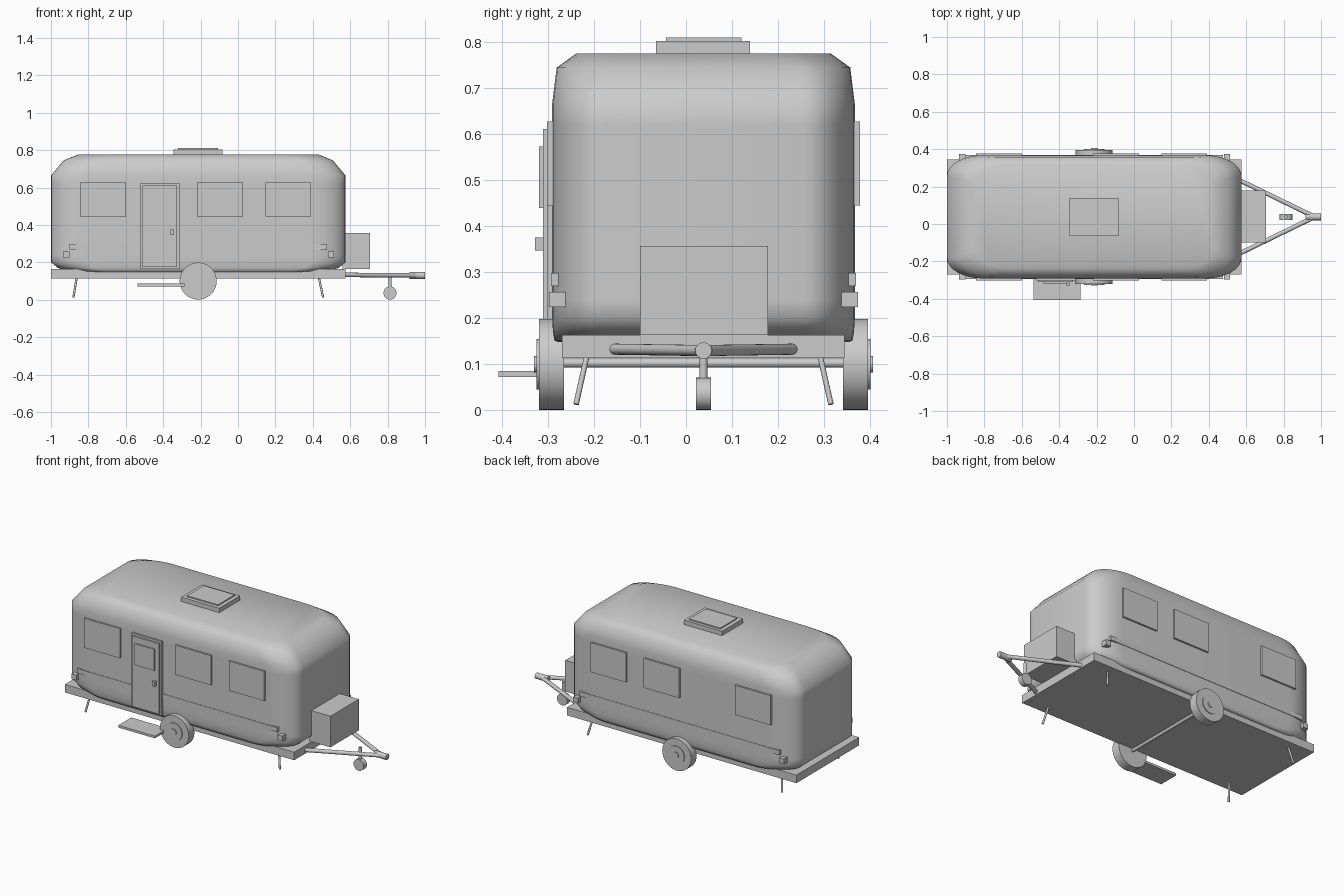
import bpy, bmesh, math
from mathutils import Vector

if "Cube" in bpy.data.objects:
    bpy.data.objects.remove(bpy.data.objects["Cube"])

MID = 0.038            # centre line of the trailer in y
XC = -0.2125           # body centre in x

grey = bpy.data.materials.new("light_grey")
grey.diffuse_color = (0.6, 0.6, 0.6, 1)
grey.use_nodes = True
grey.node_tree.nodes["Principled BSDF"].inputs["Base Color"].default_value = grey.diffuse_color


def finish(name, bm, angle=35):
    bmesh.ops.recalc_face_normals(bm, faces=bm.faces)
    for f in bm.faces:
        f.smooth = True
    me = bpy.data.meshes.new(name)
    bm.to_mesh(me)
    bm.free()
    me.set_sharp_from_angle(angle=math.radians(angle))
    me.materials.append(grey)
    ob = bpy.data.objects.new(name, me)
    bpy.context.collection.objects.link(ob)
    return ob


def box(name, x, y, z):
    bm = bmesh.new()
    bmesh.ops.create_cube(bm, size=1)
    for v in bm.verts:
        v.co = [(a[0] + a[1]) / 2 + c * abs(a[1] - a[0]) for a, c in zip((x, y, z), v.co)]
    return finish(name, bm)


def rod(name, a, b, r, n=20):
    a, b = Vector(a), Vector(b)
    d = b - a
    bm = bmesh.new()
    bmesh.ops.create_cone(bm, cap_ends=True, segments=n, radius1=r, radius2=r, depth=d.length)
    rot = d.to_track_quat('Z', 'Y').to_matrix()
    for v in bm.verts:
        v.co = rot @ v.co + (a + b) / 2
    return finish(name, bm)


def my(y, side):
    """Mirror a y position to the far side of the trailer when side is 1."""
    return y if side < 0 else 2 * MID - y


# Rounded body: stacked rounded rectangles (z, half length, half width)
levels = [(0.148, 0.65, 0.315), (0.152, 0.69, 0.324), (0.17, 0.75, 0.327), (0.20, 0.787, 0.329),
          (0.24, 0.787, 0.329), (0.62, 0.787, 0.329), (0.665, 0.787, 0.329),
          (0.745, 0.72, 0.319), (0.776, 0.645, 0.276)]
bm = bmesh.new()
rings = []
for z, hx, hy in levels:
    rx, ry, ring = 0.19, 0.11, []
    for q, (sx, sy) in enumerate(((1, 1), (-1, 1), (-1, -1), (1, -1))):
        for i in range(9):
            t = math.pi / 2 * (q + i / 8)
            ring.append(bm.verts.new((XC + sx * (hx - rx) + rx * math.cos(t),
                                      MID + sy * (hy - ry) + ry * math.sin(t), z)))
    rings.append(ring)
n = len(rings[0])
for a, b in zip(rings, rings[1:]):
    for i in range(n):
        bm.faces.new((a[i], a[(i + 1) % n], b[(i + 1) % n], b[i]))
bm.faces.new(rings[0])
bm.faces.new(rings[-1])
finish("body_shell", bm, 65)

# Chassis, front storage box, roof vent
box("chassis", (-1, 0.575), (-0.27, 0.345), (0.114, 0.164))
box("storage_box", (0.56, 0.705), (-0.10, 0.178), (0.164, 0.357))
box("roof_vent", (-0.345, -0.083), (-0.065, 0.139), (0.76, 0.803))
box("roof_vent_lid", (-0.32, -0.107), (-0.043, 0.121), (0.80, 0.81))

# Parts repeated on both long sides
for s, tag in ((-1, "near"), (1, "far")):
    for i, (x0, x1) in enumerate(((-0.845, -0.6), (-0.218, 0.026), (0.148, 0.391))):
        box(f"window_{tag}_{i}", (x0, x1), (my(-0.302, s), my(-0.28, s)), (0.445, 0.628))
    box(f"trim_strip_{tag}", (-0.9, 0.475), (my(-0.2935, s), my(-0.265, s)), (0.27, 0.298))
    for i, x in enumerate((-0.935, 0.48)):
        box(f"marker_light_{tag}_{i}", (x, x + 0.033), (my(-0.298, s), my(-0.25, s)), (0.225, 0.257))
    # wheel with hub cap
    for nm, y0, y1, r in (("tyre", -0.32, -0.265, 0.099), ("hub_cap", -0.325, -0.31, 0.055),
                          ("hub_nut", -0.33, -0.32, 0.018)):
        rod(f"{nm}_{tag}", (-0.213, my(y0, s), 0.1), (-0.213, my(y1, s), 0.1), r, 40)
    # stabiliser legs
    for i, (xt, xb) in enumerate(((-0.862, -0.88), (0.432, 0.455))):
        rod(f"stabiliser_leg_{tag}_{i}", (xt, my(-0.215, s), 0.12), (xb, my(-0.239, s), 0.013), 0.006, 12)
    # hitch arm
    rod(f"hitch_arm_{tag}", (0.56, my(-0.16, s), 0.133), (0.95, my(0.03, s), 0.13), 0.012)

rod("axle", (-0.213, -0.27, 0.103), (-0.213, 0.346, 0.103), 0.01)

# Door
box("door_frame", (-0.522, -0.313), (-0.302, -0.27), (0.165, 0.625))
box("door", (-0.51, -0.325), (-0.311, -0.3), (0.175, 0.612))
box("door_window", (-0.487, -0.352), (-0.319, -0.305), (0.44, 0.573))
box("door_handle", (-0.361, -0.343), (-0.328, -0.305), (0.347, 0.376))
box("entry_step", (-0.537, -0.286), (-0.407, -0.28), (0.072, 0.086))

# Coupler and jockey wheel
rod("coupler", (0.917, MID, 0.13), (1.0, MID, 0.13), 0.018, 24)
rod("jockey_post", (0.813, MID, 0.04), (0.813, MID, 0.142), 0.009)
rod("jockey_wheel", (0.813, 0.022, 0.036), (0.813, 0.054, 0.036), 0.035, 28)
